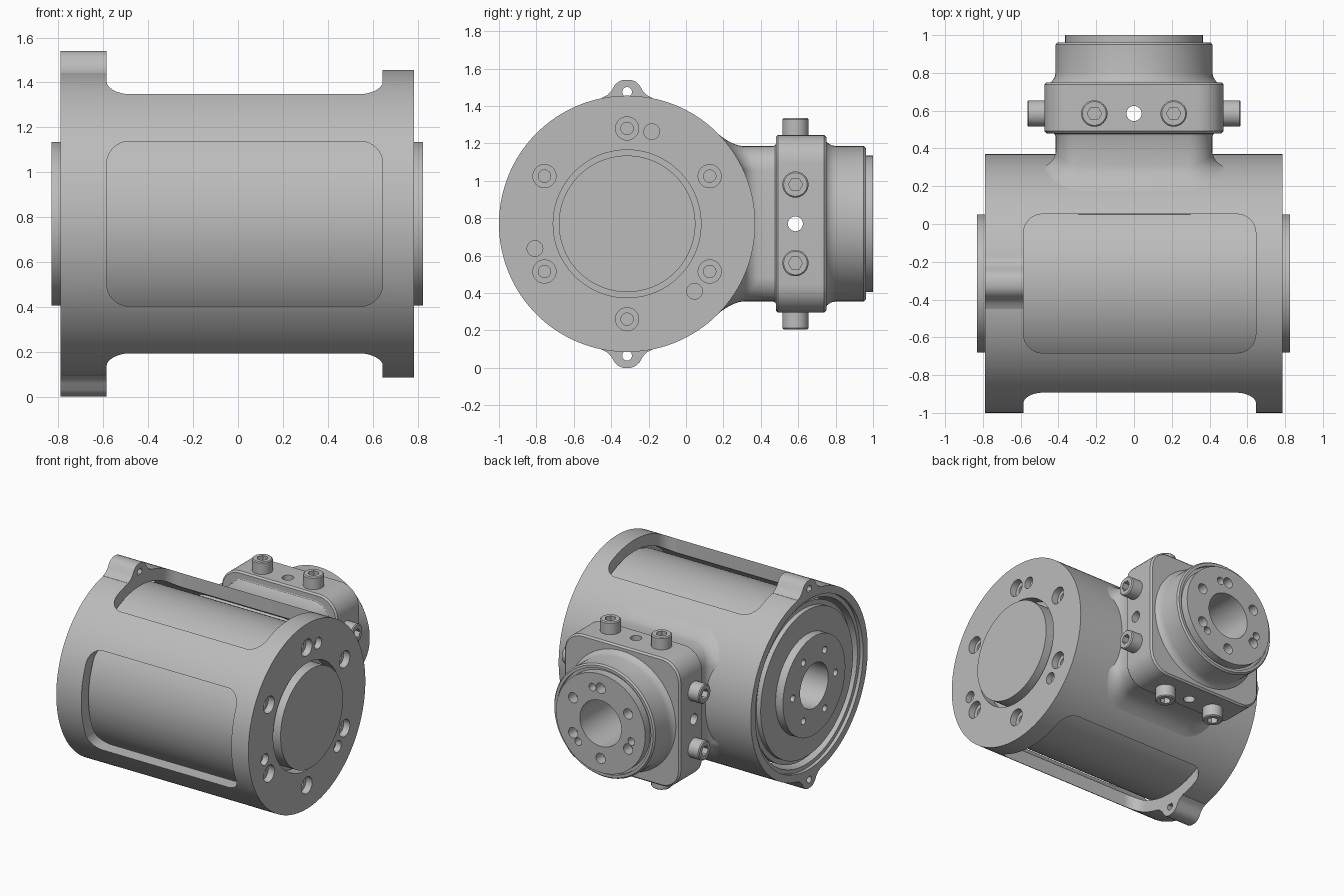
import bpy, bmesh, math
from mathutils import Vector

if "Cube" in bpy.data.objects:
    bpy.data.objects.remove(bpy.data.objects["Cube"])

metal = bpy.data.materials.new("satin_grey_metal")
metal.use_nodes = True
GREY = (0.5, 0.5, 0.5, 1)
metal.diffuse_color = GREY
metal.node_tree.nodes["Principled BSDF"].inputs["Base Color"].default_value = GREY

CY, CZ, R = -0.315, 0.77, 0.685      # main barrel axis and radius
BARREL = Vector((0, CY, CZ))
ARM = Vector((0, 0, CZ))


def place(axis, a, u, v, origin):
    order = {"x": (a, u, v), "y": (u, a, v), "z": (u, v, a)}
    return Vector(order[axis]) + origin


def lathe(profile, axis, origin, seg=32):
    """Rings for a profile of (along axis, radius) points."""
    turn = [2 * math.pi * i / seg for i in range(seg)]
    return [[place(axis, a, r * math.cos(t), r * math.sin(t), origin) for t in turn]
            for a, r in profile]


def rod(axis, start, end, r, origin, seg=32):
    return lathe([(start, r), (end, r)], axis, origin, seg)


def rounded_rect(hx, hy, r, steps=8):
    """Outline points with their outward normals."""
    out = []
    for q, (sx, sy) in enumerate([(1, 1), (-1, 1), (-1, -1), (1, -1)]):
        for i in range(steps + 1):
            t = (q + i / steps) * math.pi / 2
            n = (math.cos(t), math.sin(t))
            out.append((sx * (hx - r) + r * n[0], sy * (hy - r) + r * n[1], n))
    return out


def prism(axis, layers, outline, origin):
    """Extrude an outline through (along axis, outward offset) layers."""
    return [[place(axis, a, x + n[0] * d, y + n[1] * d, origin) for x, y, n in outline]
            for a, d in layers]


def build(name, solids, closed=False):
    bm = bmesh.new()
    for rings in solids:
        loops = [[bm.verts.new(p) for p in ring] for ring in rings]
        pairs = list(zip(loops, loops[1:]))
        if closed:
            pairs.append((loops[-1], loops[0]))
        else:
            bm.faces.new(loops[0])
            bm.faces.new(loops[-1])
        for a, b in pairs:
            for i in range(len(a)):
                j = (i + 1) % len(a)
                bm.faces.new((a[i], a[j], b[j], b[i]))
    bmesh.ops.recalc_face_normals(bm, faces=bm.faces)
    mesh = bpy.data.meshes.new(name)
    bm.to_mesh(mesh)
    bm.free()
    mesh.materials.append(metal)
    obj = bpy.data.objects.new(name, mesh)
    bpy.context.scene.collection.objects.link(obj)
    return obj


def cut(obj, solids):
    cutter = build("cutter", solids)
    cutter.hide_render = True
    mod = obj.modifiers.new("cut", "BOOLEAN")
    mod.operation, mod.solver, mod.object = "DIFFERENCE", "EXACT", cutter
    graph = bpy.context.evaluated_depsgraph_get()
    mesh = bpy.data.meshes.new_from_object(obj.evaluated_get(graph))
    obj.modifiers.clear()
    obj.data = mesh
    bpy.data.objects.remove(cutter)


def around(origin, radius, degrees, axis):
    t = math.radians(degrees)
    return place(axis, 0, radius * math.cos(t), radius * math.sin(t), origin)


SIXTHS = range(30, 390, 60)
DOWELS = (75, 195, 315)

# Barrel shell: hollow tube with a thick end plate on +x
shell = build("barrel_shell", [lathe(
    [(-0.79, 0.63), (-0.79, R), (0.785, R), (0.785, 0.395), (0.70, 0.395),
     (0.70, 0.6), (-0.765, 0.6), (-0.765, 0.63)], "x", BARREL, 128)], closed=True)

# Three rounded windows, plus counterbored and dowel holes in the end plate
window = rounded_rect(0.615, 0.3675, 0.1)
middle = Vector((0.03, CY, CZ))
flipped = [(x, y, n) for x, y, n in window]
cuts = [prism("z", [(s * 0.45, 0), (s * 0.8, 0)], window, middle) for s in (1, -1)]
cuts.append(prism("y", [(-0.45, 0), (-0.8, 0)], window, middle))
for d in SIXTHS:
    cuts.append(lathe([(0.68, 0.033), (0.735, 0.033), (0.735, 0.062), (0.8, 0.062)],
                      "x", around(BARREL, 0.51, d, "x")))
cuts += [rod("x", 0.74, 0.8, 0.042, around(BARREL, 0.51, d, "x")) for d in DOWELS]
cut(shell, cuts)

# Inner drum with protruding hubs at both ends
drum = build("inner_drum", [lathe(
    [(-0.83, 0.365), (-0.77, 0.365), (-0.77, 0.54), (-0.735, 0.54), (-0.735, 0.575),
     (0.69, 0.575), (0.69, 0.365), (0.825, 0.365)], "x", BARREL, 128)])
cut(drum, [rod("x", -0.9, -0.45, 0.165, BARREL, 48)]
    + [rod("x", -0.9, -0.77, 0.025, around(BARREL, 0.25, d, "x"), 20)
       for d in range(0, 360, 60)])

# Mounting ears above and below the ear-side rim
half = [(0.14, 0.64), (0.135, 0.673), (0.105, 0.688), (0.083, 0.712),
        (0.066, 0.742), (0.045, 0.761), (0.02, 0.77)]
outline = half + [(-y, z) for y, z in reversed(half)]
for name, s in (("upper_ear", 1), ("lower_ear", -1)):
    ear = build(name, [[[place("x", a, y, s * z, BARREL) for y, z in outline]
                        for a in (-0.79, -0.585)]])
    cut(ear, [rod("x", -0.9, -0.5, 0.026, BARREL + Vector((0, 0, s * 0.705)), 24)])

# Neck: rounded square that flares into the barrel surface
neck_outline = rounded_rect(0.415, 0.415, 0.13)
rings = prism("y", [(0.0, 0)], neck_outline, ARM)
FILLET = 0.085
for i in range(9):
    t = i / 8 * math.pi / 2
    d, h = FILLET * (1 - math.sin(t)), FILLET * (1 - math.cos(t)) - 0.004
    ring = []
    for x, z, n in neck_outline:
        x, z = x + n[0] * d, z + n[1] * d
        ring.append(ARM + Vector((x, CY + math.sqrt(R * R - z * z) + h, z)))
    rings.append(ring)
rings += prism("y", [(0.465, 0), (0.477, 0.006), (0.485, 0.02)], neck_outline, ARM)
build("arm_neck", [rings])

# Clamp block with a bore and cross holes
block_outline = rounded_rect(0.475, 0.475, 0.15)
block = build("clamp_block", [prism(
    "y", [(0.48, -0.012), (0.492, 0), (0.738, 0), (0.75, -0.012)], block_outline, ARM)])
hole_row = ARM + Vector((0, 0.585, 0))
cut(block, [rod("y", 0.52, 0.9, 0.17, ARM, 48)])
for axis in "xz":
    cut(block, [rod(axis, -0.7, 0.7, 0.04, hole_row, 24)])

# Round end cap with bolt circle
cap = build("arm_end_cap", [lathe(
    [(0.74, 0.455), (0.755, 0.435), (0.775, 0.421), (0.80, 0.415), (0.95, 0.415),
     (0.962, 0.405), (0.962, 0.385), (0.94, 0.385), (0.94, 0.365), (1.0, 0.365)],
    "y", ARM, 96)])
cut(cap, [rod("y", 0.7, 1.1, 0.17, ARM, 48)]
    + [rod("y", 0.92, 1.1, 0.038, around(ARM, 0.26, d, "y"), 24) for d in SIXTHS]
    + [rod("y", 0.94, 1.1, 0.028, around(ARM, 0.26, d, "y"), 24) for d in DOWELS])

# Socket-head screws, two on each side of the clamp block
for axis, side in (("x", "side"), ("z", "upright")):
    for s in (1, -1):
        for off in (-0.21, 0.21):
            spot = hole_row + (Vector((0, 0, off)) if axis == "x" else Vector((off, 0, 0)))
            screw = build(side + "_screw", [lathe(
                [(s * 0.46, 0.07), (s * 0.558, 0.07), (s * 0.565, 0.063)], axis, spot)])
            cut(screw, [rod(axis, s * 0.52, s * 0.6, 0.038, spot, 6)])

# Smooth curved faces, keep machined edges crisp
bpy.ops.object.select_all(action="DESELECT")
for obj in bpy.context.scene.objects:
    if obj.type == "MESH":
        obj.select_set(True)
        bpy.context.view_layer.objects.active = obj
bpy.ops.object.shade_smooth_by_angle(angle=math.radians(30))
